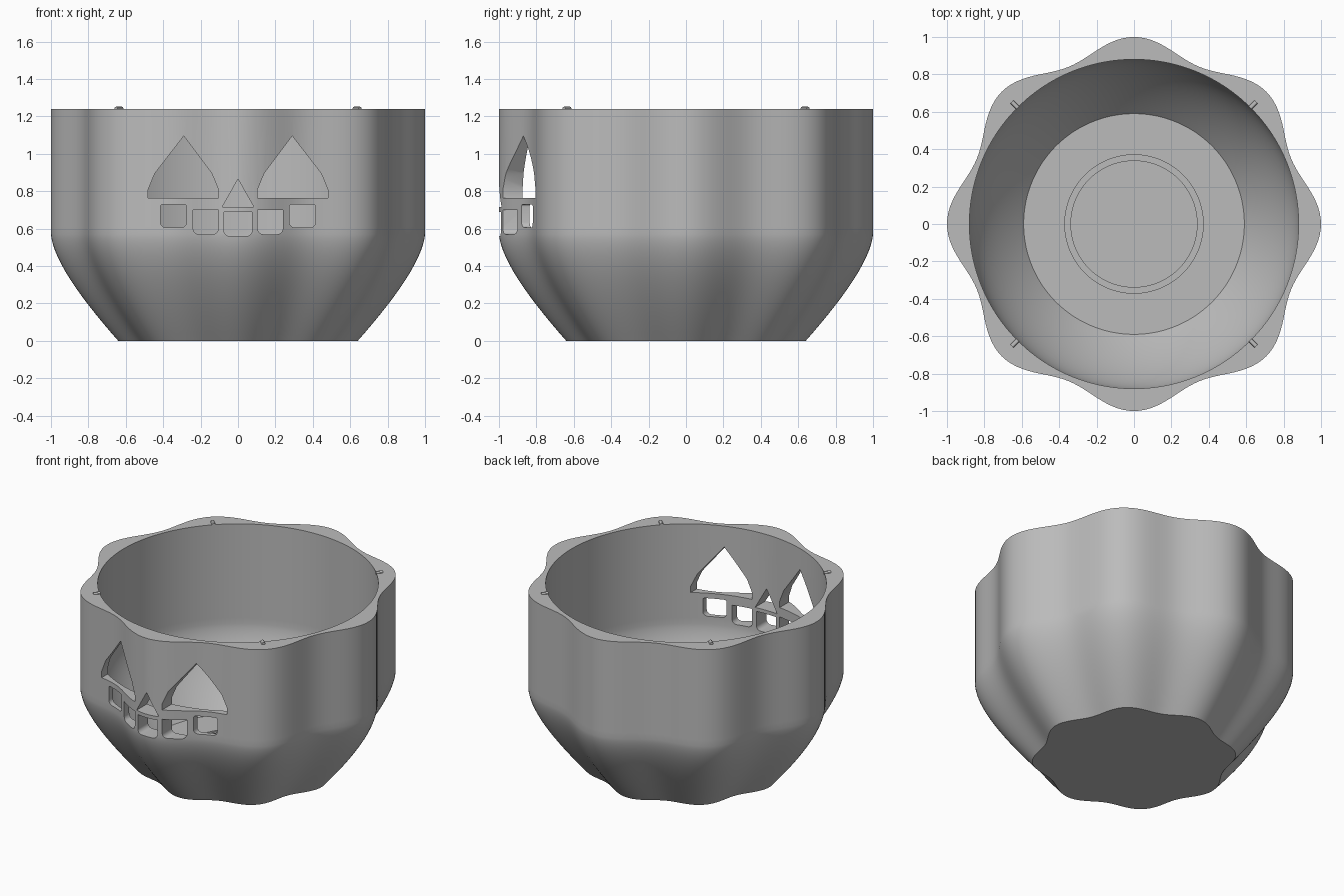
import bpy
import bmesh
import math
from mathutils import Vector, Matrix

SEG = 192
TOP = 1.24

old = bpy.data.objects.get("Cube")
if old:
    bpy.data.objects.remove(old, do_unlink=True)

grey = bpy.data.materials.new("plain grey")
grey.use_nodes = True
colour = (0.5, 0.5, 0.5, 1)
grey.diffuse_color = colour
grey.node_tree.nodes["Principled BSDF"].inputs["Base Color"].default_value = colour


def add_object(name, bm):
    bmesh.ops.recalc_face_normals(bm, faces=bm.faces)
    mesh = bpy.data.meshes.new(name)
    bm.to_mesh(mesh)
    bm.free()
    mesh.materials.append(grey)
    obj = bpy.data.objects.new(name, mesh)
    bpy.context.collection.objects.link(obj)
    return obj


def bezier(a, b, c, steps):
    a, b, c = Vector(a), Vector(b), Vector(c)
    ts = [i / steps for i in range(steps + 1)]
    return [tuple(a * (1 - t) ** 2 + b * 2 * t * (1 - t) + c * t * t) for t in ts]


def lobed(angle):
    return 0.955 + 0.045 * math.cos(8 * angle)


# Bowl: lobed outside, round inside, joined at the flat rim
outer = bezier((0.64, 0), (0.985, 0.39), (1, 0.57), 16) + [(1, 0.61), (1, TOP)]
inner = [(0.88, TOP), (0.88, 0.59)]
inner += bezier((0.88, 0.55), (0.865, 0.36), (0.59, 0.06), 16)
inner += [(0.37, 0.06), (0.37, 0.05), (0.34, 0.05), (0.34, 0.06)]

bm = bmesh.new()
rings = []
for i, (r, z) in enumerate(outer + inner):
    ring = []
    for k in range(SEG):
        a = math.tau * k / SEG
        rr = r * lobed(a) if i < len(outer) else r
        ring.append(bm.verts.new((rr * math.cos(a), rr * math.sin(a), z)))
    rings.append(ring)
for low, high in zip(rings, rings[1:]):
    for k in range(SEG):
        n = (k + 1) % SEG
        bm.faces.new((low[k], low[n], high[n], high[k]))
bm.faces.new(rings[0])
bm.faces.new(rings[-1])
bowl = add_object("pumpkin_bowl", bm)


# Face openings: flat outlines pushed through the front wall
def rounded_box(x0, x1, z0, z1, r_low, r_high):
    pts = []
    corners = [(x1, z0, -1, 1, r_low, 270), (x1, z1, -1, -1, r_high, 0),
               (x0, z1, 1, -1, r_high, 90), (x0, z0, 1, 1, r_low, 180)]
    for x, z, sx, sz, r, start in corners:
        for j in range(6 if r else 1):
            a = math.radians(start + 18 * j)
            pts.append((x + sx * r + r * math.cos(a), z + sz * r + r * math.sin(a)))
    return pts


def cut(name, outline):
    bm = bmesh.new()
    face = bm.faces.new([bm.verts.new((x, -1.2, z)) for x, z in outline])
    ext = bmesh.ops.extrude_face_region(bm, geom=[face])
    moved = [v for v in ext["geom"] if isinstance(v, bmesh.types.BMVert)]
    bmesh.ops.translate(bm, verts=moved, vec=(0, 0.75, 0))
    cutter = add_object(name, bm)
    cutter.hide_render = True
    mod = bowl.modifiers.new(name, "BOOLEAN")
    mod.operation = "DIFFERENCE"
    mod.solver = "EXACT"
    mod.object = cutter
    bpy.context.view_layer.objects.active = bowl
    bpy.ops.object.modifier_apply(modifier=name)
    bpy.data.objects.remove(cutter, do_unlink=True)


eye = [(0.105, 0.765), (0.48, 0.765), (0.48, 0.81), (0.445, 0.895),
       (0.29, 1.095), (0.14, 0.895), (0.105, 0.81)]
inner_tooth = rounded_box(0.105, 0.24, 0.57, 0.70, 0.03, 0)
outer_tooth = rounded_box(0.275, 0.415, 0.605, 0.73, 0.03, 0.012)
for side, s in (("left", 1), ("right", -1)):
    for part, pts in (("eye", eye), ("inner_tooth", inner_tooth), ("outer_tooth", outer_tooth)):
        cut(side + "_" + part + "_cutter", [(s * x, z) for x, z in pts])
cut("nose_cutter", [(-0.085, 0.715), (0.085, 0.715), (0, 0.865)])
cut("middle_tooth_cutter", rounded_box(-0.075, 0.075, 0.56, 0.69, 0.03, 0))

# Small locating pegs lying across the rim
pegs = []
for i in range(4):
    a = math.radians(45 + 90 * i)
    bm = bmesh.new()
    place = (Matrix.Translation((0.9 * math.cos(a), 0.9 * math.sin(a), TOP))
             @ Matrix.Rotation(a, 4, "Z") @ Matrix.Rotation(math.pi / 2, 4, "Y"))
    bmesh.ops.create_cone(bm, cap_ends=True, segments=12, radius1=0.012,
                          radius2=0.012, depth=0.045, matrix=place)
    pegs.append(add_object("rim_peg_" + str(i + 1), bm))

# Smooth shading with sharp rims and openings
bpy.context.view_layer.update()
bpy.ops.object.select_all(action="DESELECT")
for obj in [bowl] + pegs:
    obj.select_set(True)
bpy.context.view_layer.objects.active = bowl
bpy.ops.object.shade_smooth_by_angle(angle=math.radians(30))
